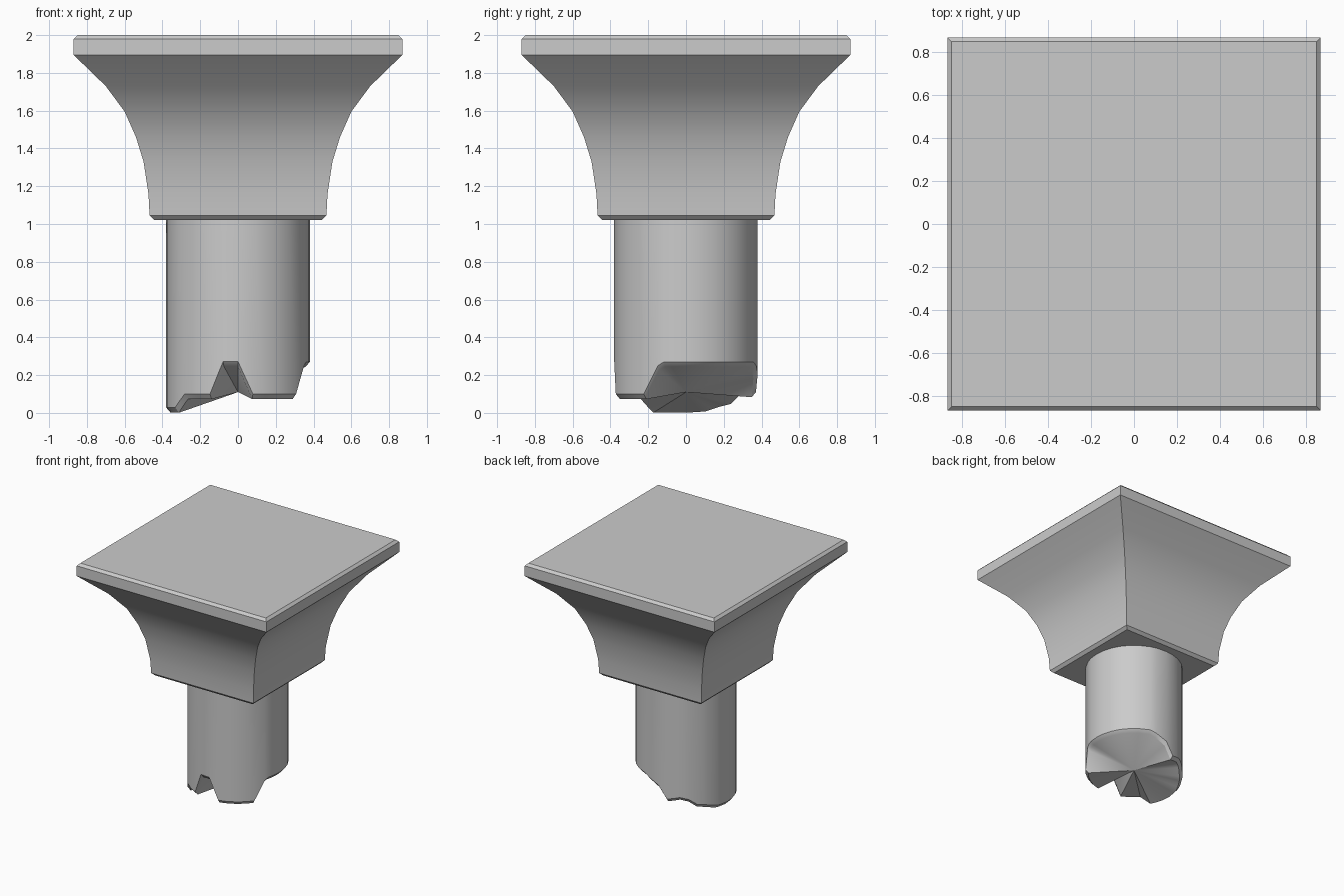
import bpy, bmesh, math

if "Cube" in bpy.data.objects:
    bpy.data.objects.remove(bpy.data.objects["Cube"])


def finish(name, bm, angle):
    bmesh.ops.recalc_face_normals(bm, faces=bm.faces)
    mesh = bpy.data.meshes.new(name)
    bm.to_mesh(mesh)
    bm.free()
    obj = bpy.data.objects.new(name, mesh)
    bpy.context.collection.objects.link(obj)
    bpy.ops.object.select_all(action='DESELECT')
    obj.select_set(True)
    bpy.context.view_layer.objects.active = obj
    bpy.ops.object.shade_smooth_by_angle(angle=math.radians(angle))
    return obj


def bridge(bm, a, b):
    n = len(a)
    for i in range(n):
        bm.faces.new((a[i], a[(i + 1) % n], b[(i + 1) % n], b[i]))


# Flared square capital: stacked square loops (half width, height)
profile = [(0.445, 1.022), (0.468, 1.045), (0.474, 1.16), (0.50, 1.33), (0.54, 1.46),
           (0.60, 1.595), (0.70, 1.73), (0.87, 1.895), (0.87, 1.98), (0.85, 2.0)]
bm = bmesh.new()
loops = [[bm.verts.new((sx * h, sy * h, z)) for sx, sy in ((-1, -1), (1, -1), (1, 1), (-1, 1))]
         for h, z in profile]
for a, b in zip(loops, loops[1:]):
    bridge(bm, a, b)
bm.faces.new(loops[0])
bm.faces.new(loops[-1])
finish("capital", bm, 30)

# Broken round shaft: rim height by angle in degrees
rim = [(-23, 0.25), (-18, 0.27), (70, 0.27), (78, 0.25), (92, 0.21), (103, 0.11),
       (118, 0.135), (128, 0.12), (138, 0.075), (150, 0.06), (163, 0.035), (180, 0.028),
       (209, 0.028), (222, 0.10), (247, 0.10), (258, 0.272), (270, 0.272),
       (282, 0.10), (324, 0.10), (337, 0.25)]


def rim_height(a):
    for (a0, z0), (a1, z1) in zip(rim, rim[1:]):
        if a0 <= a <= a1:
            return z0 + (z1 - z0) * (a - a0) / (a1 - a0)


angles = [a for a, _ in rim[:-1]]
for k in range(32):
    a = -23 + k * 11.25
    if min(abs(a - b) for b in angles + [337]) > 4:
        angles.append(a)
angles.sort()

R, R_IN, LIP = 0.38, 0.357, 0.027


def ring(bm, r, height):
    return [bm.verts.new((r * math.cos(math.radians(a)), r * math.sin(math.radians(a)), height(a)))
            for a in angles]


bm = bmesh.new()
top = ring(bm, R, lambda a: 1.03)
edge = ring(bm, R, rim_height)
lip = ring(bm, R_IN, lambda a: max(0.0, rim_height(a) - LIP))
bridge(bm, top, edge)
bridge(bm, edge, lip)
bm.faces.new(top)
# Fractured underside fans in to one centre point
centre = bm.verts.new((0, 0, 0.11))
for i in range(len(lip)):
    bm.faces.new((lip[i], lip[(i + 1) % len(lip)], centre))
finish("broken_shaft", bm, 30)
